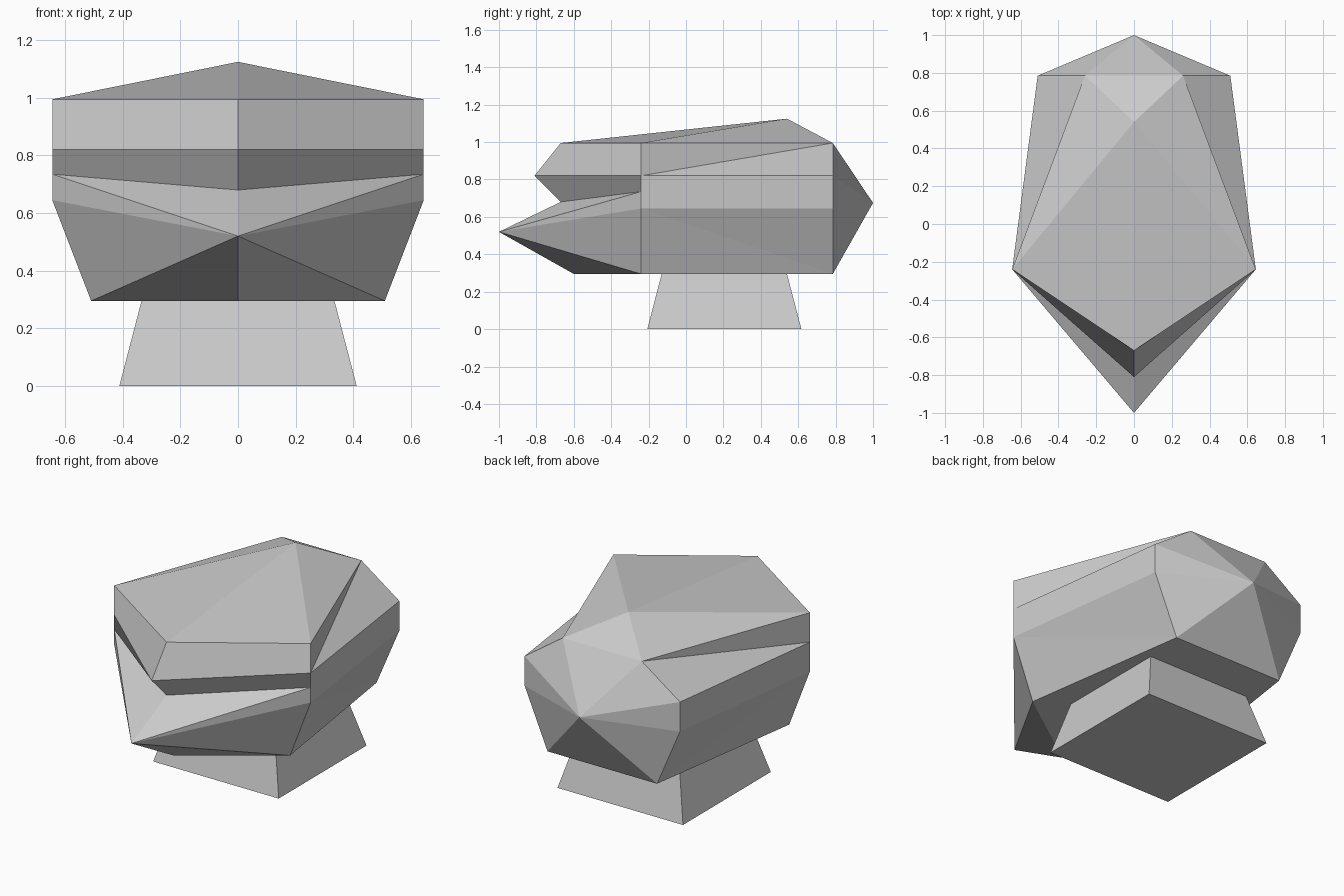
import bpy, bmesh

if "Cube" in bpy.data.objects:
    bpy.data.objects.remove(bpy.data.objects["Cube"])


def make_object(name, bm):
    bmesh.ops.recalc_face_normals(bm, faces=bm.faces)
    mesh = bpy.data.meshes.new(name)
    bm.to_mesh(mesh)
    bm.free()
    obj = bpy.data.objects.new(name, mesh)
    bpy.context.collection.objects.link(obj)
    return obj


# Head: half of it is lofted from three profiles, then mirrored across x = 0
bm = bmesh.new()


def chain(points):
    return [bm.verts.new(p) for p in points]


# Front centre line: brow, upper lip, mouth corner, lower lip, chin
K = chain([(0, -.67, .995), (0, -.81, .82), (0, -.67, .68), (0, -1, .52), (0, -.6, .295)])
# Widest section, at the corners of the mouth
S = chain([(.645, -.24, .995), (.645, -.24, .82), (.645, -.24, .735),
           (.645, -.24, .645), (.51, -.24, .295)])
# Rear rim, from top centre to bottom centre
B = chain([(0, .785, .995), (.26, .785, .995), (.51, .785, .82),
           (.51, .785, .645), (.36, .785, .295), (0, .785, .295)])
crown, tail = chain([(0, .54, 1.125), (0, 1, .675)])

faces = [
    # front: brow, upper lip, lower lip, chin
    (K[0], K[1], S[1], S[0]), (K[1], K[2], S[2], S[1]),
    (K[2], K[3], S[2]), (K[3], S[3], S[2]),
    (K[3], S[4], S[3]), (K[3], K[4], S[4]),
    # flank
    (S[0], S[1], B[1]), (S[1], B[2], B[1]), (S[1], S[2], S[3], B[3], B[2]),
    (S[3], B[4], B[3]), (S[3], S[4], B[4]),
    # roof
    (crown, K[0], S[0]), (crown, S[0], B[1]), (crown, B[1], B[0]),
    # underside
    (K[4], S[4], B[4], B[5]),
]
# pointed rear
faces += [(a, b, tail) for a, b in zip(B, B[1:])]
for f in faces:
    bm.faces.new(f)

bmesh.ops.mirror(bm, geom=bm.verts[:] + bm.edges[:] + bm.faces[:],
                 axis='X', merge_dist=.0001)
bmesh.ops.remove_doubles(bm, verts=bm.verts, dist=.0001)
# join the flat halves either side of the centre line
bmesh.ops.dissolve_limit(bm, angle_limit=.002, verts=bm.verts, edges=bm.edges)
make_object("head", bm)

# Base: tapered square foot
bm = bmesh.new()
bmesh.ops.create_cube(bm, size=1)
for v in bm.verts:
    top = v.co.z > 0
    size = .67 if top else .824
    v.co = (v.co.x * size, v.co.y * size + .205, .295 if top else 0)
make_object("base", bm)
